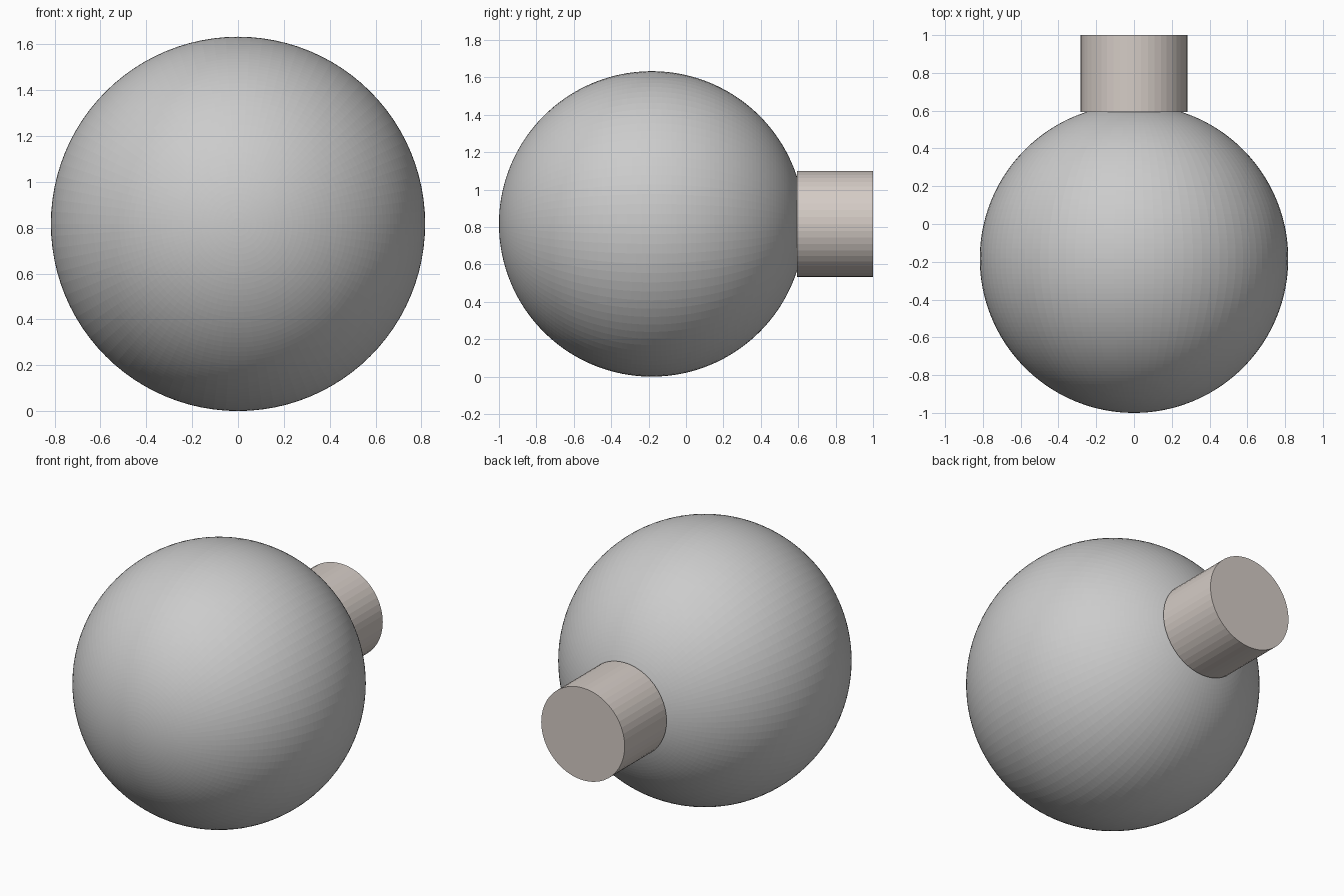
import bpy
from math import pi

if "Cube" in bpy.data.objects:
    bpy.data.objects.remove(bpy.data.objects["Cube"])

R = 0.8165           # ball radius
CY = R - 1.0         # ball centre, its front touches y = -1
NECK_R = 0.2835
NECK_Y0, NECK_Y1 = 0.593, 1.0

# Round ball, poles along y
bpy.ops.mesh.primitive_uv_sphere_add(segments=96, ring_count=96, radius=R,
                                     location=(0, CY, R), rotation=(pi / 2, 0, 0))
ball = bpy.context.object
ball.name = "round_ball"

# Capped cylindrical neck at the back
bpy.ops.mesh.primitive_cylinder_add(vertices=48, radius=NECK_R, depth=NECK_Y1 - NECK_Y0,
                                    location=(0, (NECK_Y0 + NECK_Y1) / 2, R),
                                    rotation=(pi / 2, 0, 0))
neck = bpy.context.object
neck.name = "back_neck"
mat = bpy.data.materials.new("warm_grey")
mat.diffuse_color = (0.66, 0.60, 0.56, 1)
mat.use_nodes = True
mat.node_tree.nodes["Principled BSDF"].inputs["Base Color"].default_value = mat.diffuse_color
neck.data.materials.append(mat)
